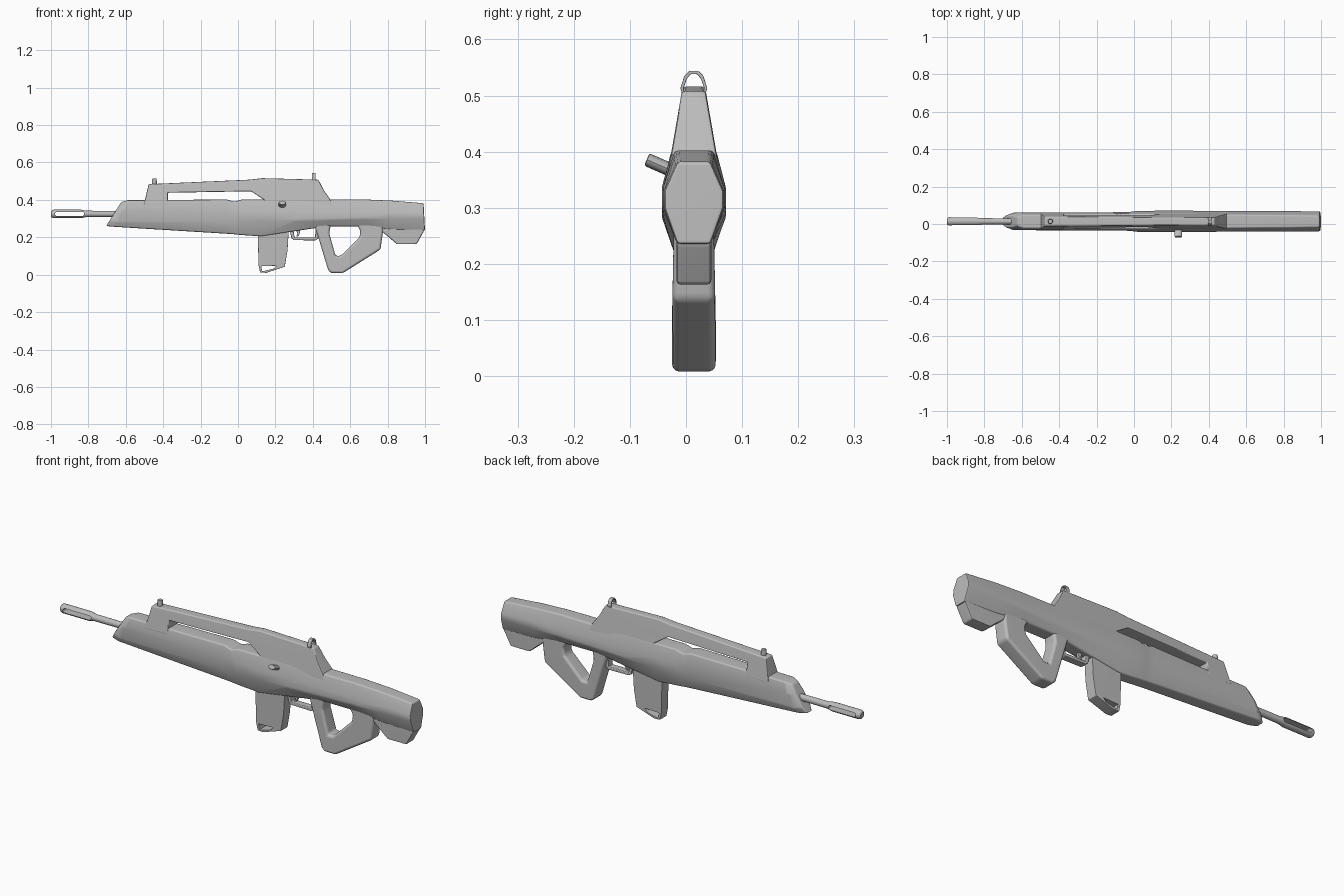
import bpy, bmesh, math
from mathutils import Matrix, Vector

cube = bpy.data.objects.get("Cube")
if cube:
    bpy.data.objects.remove(cube, do_unlink=True)

CY = 0.014  # centre plane of the body

grey = bpy.data.materials.new("plain_grey")
grey.use_nodes = True
COLOUR = (0.5, 0.5, 0.5, 1)
grey.diffuse_color = COLOUR
shader = next(n for n in grey.node_tree.nodes if n.type == 'BSDF_PRINCIPLED')
shader.inputs["Base Color"].default_value = COLOUR
shader.inputs["Roughness"].default_value = 0.6


def add_object(name, bm):
    bmesh.ops.recalc_face_normals(bm, faces=bm.faces)
    mesh = bpy.data.meshes.new(name)
    bm.to_mesh(mesh)
    bm.free()
    mesh.materials.append(grey)
    ob = bpy.data.objects.new(name, mesh)
    bpy.context.collection.objects.link(ob)
    return ob


def loft(name, rings):
    """Skin closed rings of points and cap both ends."""
    bm = bmesh.new()
    loops = [[bm.verts.new(p) for p in ring] for ring in rings]
    n = len(loops[0])
    for a, b in zip(loops, loops[1:]):
        for i in range(n):
            j = (i + 1) % n
            bm.faces.new((a[i], a[j], b[j], b[i]))
    bm.faces.new(loops[0])
    bm.faces.new(loops[-1])
    return add_object(name, bm)


def plate(name, outline, half):
    """Side outline (x, z) thickened in y; half may depend on z."""
    width = half if callable(half) else lambda z: half
    return loft(name, [[(x, CY + s * width(z), z) for x, z in outline]
                       for s in (-1, 1)])


def finish(ob, bevel=0.0, cutter=None, angle=25, segments=2):
    """Cut, round the edges and smooth."""
    if cutter:
        cut = ob.modifiers.new("cut", 'BOOLEAN')
        cut.operation, cut.object, cut.solver = 'DIFFERENCE', cutter, 'EXACT'
        cutter.hide_render = True
    if bevel:
        bev = ob.modifiers.new("bevel", 'BEVEL')
        bev.width, bev.segments = bevel, segments
        bev.limit_method, bev.angle_limit = 'ANGLE', math.radians(angle)
    bpy.ops.object.select_all(action='DESELECT')
    ob.select_set(True)
    bpy.context.view_layer.objects.active = ob
    bpy.ops.object.convert(target='MESH')
    bpy.ops.object.shade_smooth_by_angle(angle=math.radians(40))
    ob.modifiers.new("normals", 'WEIGHTED_NORMAL').keep_sharp = True
    if cutter:
        bpy.data.objects.remove(cutter, do_unlink=True)


def body_ring(x, lean, top, high, low, bottom, w_top, w, w_bottom):
    """Eight-sided section, leaning back towards its top."""
    side = [(w_bottom, bottom), (w, low), (w, high), (w_top, top)]
    pts = side + [(-y, z) for y, z in reversed(side)]
    return [(x + lean * (z - bottom) / (top - bottom), CY + y, z) for y, z in pts]


# Long body from nose to butt
body = loft("body", [body_ring(*s) for s in (
    (-.705, .08, .388, .345, .29, .26, .022, .032, .02),
    (-.66, .07, .398, .35, .285, .256, .036, .047, .032),
    (-.06, 0, .402, .345, .28, .219, .04, .049, .03),
    (-.02, 0, .39, .343, .278, .216, .04, .051, .03),
    (.02, 0, .402, .34, .28, .212, .04, .056, .03),
    (.125, 0, .402, .335, .285, .205, .04, .057, .03),
    (.3, 0, .402, .335, .29, .232, .04, .057, .031),
    (.48, 0, .402, .335, .295, .259, .036, .055, .032),
    (.68, 0, .402, .335, .3, .258, .034, .055, .032),
    (.82, 0, .396, .335, .3, .24, .033, .055, .031),
    (1, -.008, .382, .33, .3, .235, .03, .053, .03))])
finish(body, .007)

# Lower part of the butt
butt = plate("lower_butt", [(.765, .235), (.85, .163), (.955, .163), (.995, .235),
                            (.995, .29), (.765, .29)], .031)
finish(butt, .007)

# Carrying handle with an open window, narrower towards the top
handle = plate("carry_handle", [
    (-.505, .37), (-.495, .41), (-.478, .484), (.06, .508), (.13, .516), (.43, .508),
    (.46, .45), (.495, .4), (.51, .37), (.15, .37), (.14, .4), (.07, .446),
    (-.375, .438), (-.375, .37)], lambda z: .04 - .173 * (z - .4))
finish(handle, .006)

# Hand grip looping back to the butt
grip = plate("grip", [
    (.405, .275), (.42, .23), (.482, .025), (.497, .008), (.56, .008), (.762, .135),
    (.775, .228), (.775, .275), (.63, .275), (.655, .235), (.65, .2), (.548, .1),
    (.522, .1), (.488, .22), (.497, .275)],
    lambda z: .039 - .02 * max(z - .1, 0))
finish(grip, .013, segments=3)

# Magazine with a slot near its foot
magazine = plate("magazine", [(.105, .25), (.11, .05), (.118, .012), (.15, .01),
                              (.25, .043), (.265, .13), (.272, .25)], .027)
slot = plate("magazine_slot", [(.124, .045), (.205, .048), (.19, .032), (.13, .018)], .1)
finish(magazine, .004, slot)

# Trigger guard and trigger
guard = plate("trigger_guard", [
    (.275, .25), (.285, .195), (.3, .185), (.415, .183), (.43, .195), (.43, .25),
    (.415, .25), (.412, .2), (.302, .2), (.295, .25)], .018)
finish(guard, .004)
trigger = plate("trigger", [(.305, .25), (.318, .22), (.312, .203), (.32, .203),
                            (.332, .222), (.332, .25)], .008)
finish(trigger, .002)


# Barrel and slotted muzzle
def circle(x, r, n=20):
    return [(x, CY + r * math.cos(math.tau * i / n), .325 + r * math.sin(math.tau * i / n))
            for i in range(n)]


barrel = loft("barrel", [circle(x, r) for x, r in (
    (-1, .014), (-.995, .02), (-.985, .023), (-.84, .023), (-.81, .017), (-.6, .016))])
arc = [math.pi * i / 6 for i in range(7)]
slot_outline = [(-.833 + .011 * math.sin(a), .325 - .011 * math.cos(a)) for a in arc]
slot_outline += [(-.968 - .011 * math.sin(a), .325 + .011 * math.cos(a)) for a in arc]
finish(barrel, 0, plate("muzzle_slot", slot_outline, .1))

# Front sight post
bm = bmesh.new()
bmesh.ops.create_cone(bm, cap_ends=True, segments=16, radius1=.014, radius2=.012, depth=.04,
                      matrix=Matrix.Translation((-.447, CY, .494)))
finish(add_object("front_sight", bm), .003)

# Rear sight, an open arch
arch = [(-.02, .5), (-.024, .513), (-.017, .535), (-.008, .544)]
inner = [(y * .76, z - (.006 if z > .53 else 0)) for y, z in arch]
half_arch = arch + [(-y, z) for y, z in reversed(arch)]
half_inner = inner + [(-y, z) for y, z in reversed(inner)]
profile = half_arch + half_inner[::-1]
rear = loft("rear_sight", [[(.405 + s * .01, CY + y, z) for y, z in profile] for s in (-1, 1)])
finish(rear, .0015)

# Cocking knob on one side, tilted upwards
start, end = Vector((.237, -.02, .364)), Vector((.237, -.07, .386))
bm = bmesh.new()
bmesh.ops.create_cone(bm, cap_ends=True, segments=12, radius1=.5, radius2=.5, depth=1)
turn = (end - start).to_track_quat('Z', 'X').to_matrix().to_4x4()
size = Matrix.Diagonal((.024, .04, (end - start).length, 1))
bm.transform(Matrix.Translation((start + end) / 2) @ turn @ size)
finish(add_object("cocking_knob", bm), .004, angle=50)
